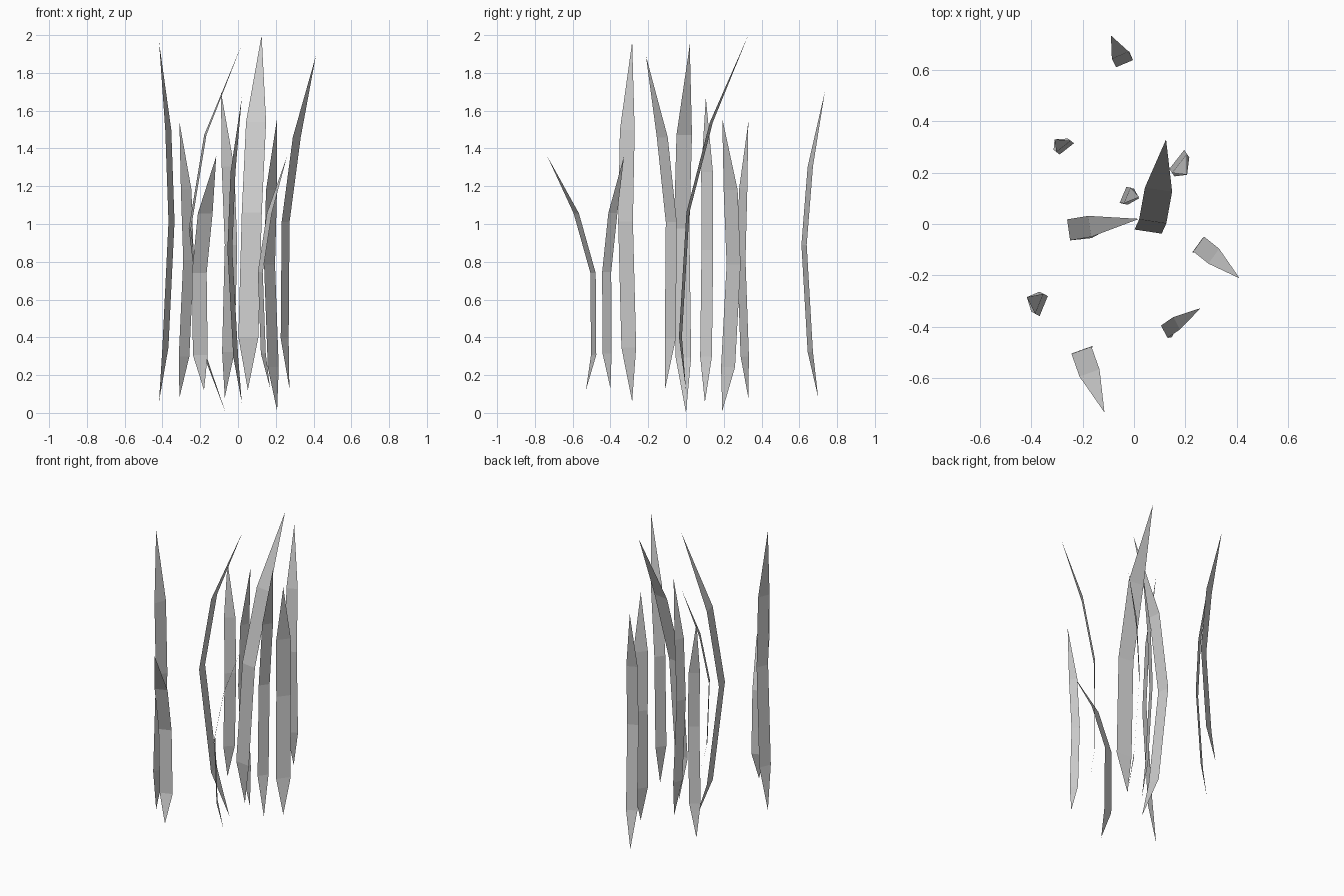
import bpy
from mathutils import Vector

# Row heights of a blade, from root (-1) through the middle (0) to the tip (1)
ROWS = (-0.7, 0.0, 0.51)


def blade(name, mid, half, root, tip):
    """Flat grass blade: pointed ends, constant width, curved as a parabola."""
    root, tip = Vector(root), Vector(tip)
    centre = Vector((*mid, (root.z + tip.z) / 2))
    bow = (root + tip) / 2 - centre
    lean = (tip - root) / 2
    side = Vector((*half, 0))
    verts = [root]
    for t in ROWS:
        c = centre + bow * t * t + lean * t
        verts += [c - side, c + side]
    verts.append(tip)
    faces = [(0, 2, 1), (1, 2, 4, 3), (3, 4, 6, 5), (5, 6, 7)]
    mesh = bpy.data.meshes.new(name)
    mesh.from_pydata(verts, [], faces)
    ob = bpy.data.objects.new(name, mesh)
    bpy.context.collection.objects.link(ob)


# Each blade: middle (x, y), half width (x, y), root point, tip point
BLADES = [
    ((-0.037, 0.625), (0.033, 0.014), (-0.07, 0.70, 0.08), (-0.09, 0.735, 1.70)),
    ((-0.262, 0.293), (0.028, 0.022), (-0.31, 0.33, 0.08), (-0.31, 0.33, 1.54)),
    ((-0.043, 0.113), (0.013, 0.031), (0.02, 0.10, 0.055), (0.02, 0.105, 1.67)),
    ((0.167, 0.252), (0.029, 0.037), (0.207, 0.192, 0.01), (0.207, 0.192, 1.56)),
    ((0.073, 0.010), (0.053, -0.008), (0.052, 0.0, 0.12), (0.125, 0.33, 2.0)),
    ((-0.255, -0.023), (0.006, -0.041), (-0.065, 0.0, 0.0), (0.02, 0.02, 1.95)),
    ((0.252, -0.078), (0.021, 0.029), (0.272, -0.11, 0.13), (0.412, -0.212, 1.89)),
    ((-0.352, -0.320), (0.016, 0.039), (-0.418, -0.285, 0.06), (-0.418, -0.285, 1.965)),
    ((0.118, -0.420), (0.013, -0.024), (0.17, -0.40, 0.13), (0.26, -0.328, 1.36)),
    ((-0.205, -0.492), (0.039, 0.014), (-0.18, -0.53, 0.12), (-0.115, -0.735, 1.36)),
]
for i, args in enumerate(BLADES, 1):
    blade(f"grass_blade_{i}", *args)
